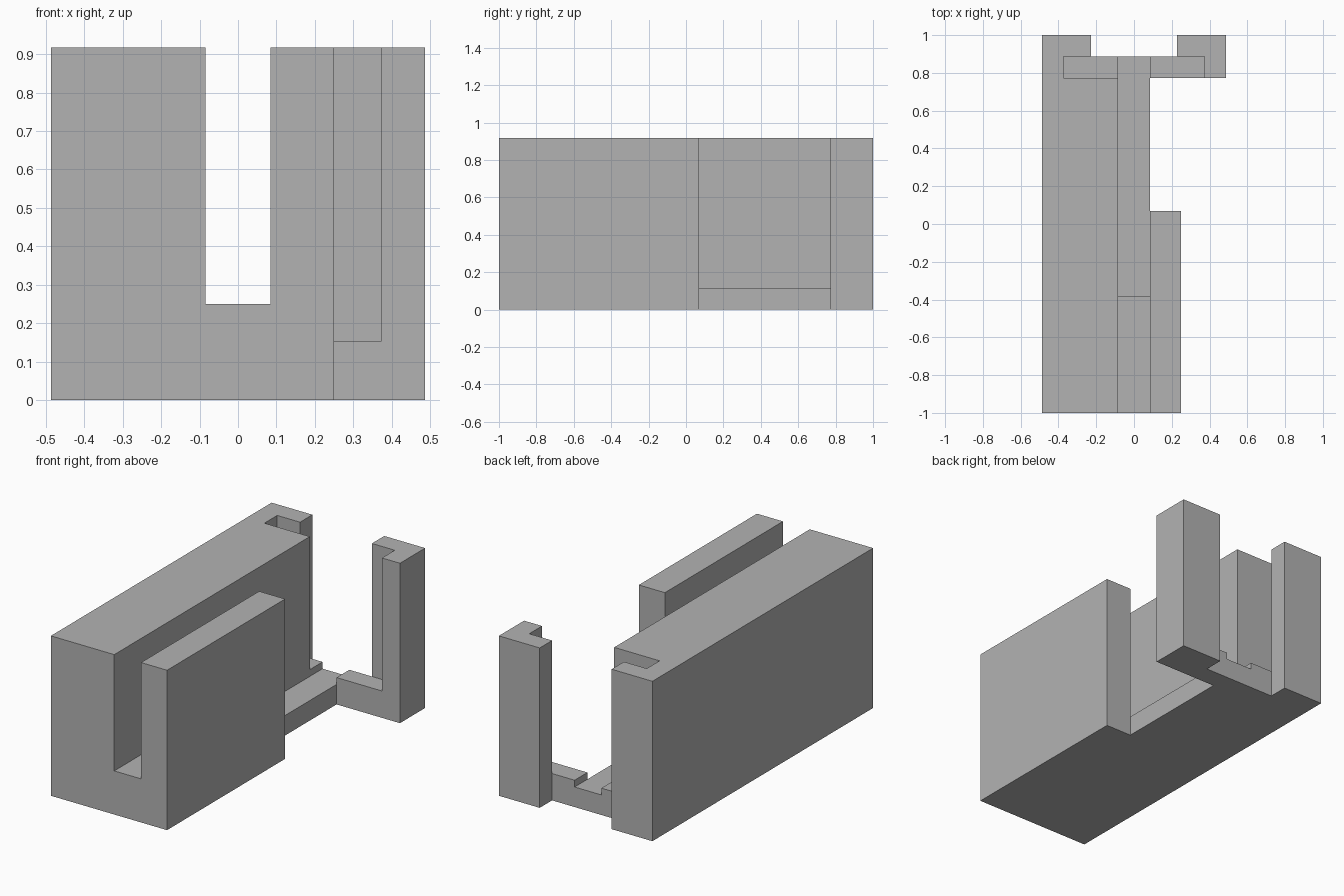
import bpy
import bmesh

cube = bpy.data.objects.get("Cube")
if cube:
    bpy.data.objects.remove(cube, do_unlink=True)

HEIGHT = 0.917
GREY = (0.45, 0.45, 0.45, 1.0)

mat = bpy.data.materials.new("plain grey")
mat.use_nodes = True
mat.diffuse_color = GREY
mat.node_tree.nodes["Principled BSDF"].inputs["Base Color"].default_value = GREY


def prism(name, outline, z0, z1):
    """Extrude a plan outline from z0 up to z1."""
    bm = bmesh.new()
    base = bm.faces.new([bm.verts.new((x, y, z0)) for x, y in outline])
    top = bmesh.ops.extrude_face_region(bm, geom=[base])["geom"]
    verts = [v for v in top if isinstance(v, bmesh.types.BMVert)]
    bmesh.ops.translate(bm, verts=verts, vec=(0, 0, z1 - z0))
    bmesh.ops.recalc_face_normals(bm, faces=bm.faces)
    mesh = bpy.data.meshes.new(name)
    bm.to_mesh(mesh)
    bm.free()
    mesh.materials.append(mat)
    obj = bpy.data.objects.new(name, mesh)
    bpy.context.collection.objects.link(obj)
    return obj


def cut(target, x0, x1, y0, y1, z0):
    """Remove everything above z0 inside a rectangle."""
    tool = prism("cutter", [(x0, y0), (x1, y0), (x1, y1), (x0, y1)], z0, HEIGHT + 0.2)
    tool.hide_render = True
    mod = target.modifiers.new("cut", "BOOLEAN")
    mod.operation = "DIFFERENCE"
    mod.solver = "EXACT"
    mod.object = tool
    bpy.context.view_layer.objects.active = target
    bpy.ops.object.modifier_apply(modifier=mod.name)
    bpy.data.objects.remove(tool, do_unlink=True)


# Solid body: long wall, short wall and the rear gate posts in one outline
body = prism("channel_body", [
    (-0.487, -1), (0.25, -1), (0.25, 0.07), (0.085, 0.07),
    (0.085, 0.772), (0.487, 0.772), (0.487, 1), (0.228, 1),
    (0.228, 0.888), (-0.228, 0.888), (-0.228, 1), (-0.487, 1),
], 0, HEIGHT)

# Raised front floor, then the lower floor running out through the gate sill
cut(body, -0.085, 0.085, -1.1, -0.385, 0.25)
cut(body, -0.085, 0.085, -0.385, 0.888, 0.115)
# Cross slot for the sliding gate
cut(body, -0.373, 0.373, 0.772, 0.888, 0.154)
